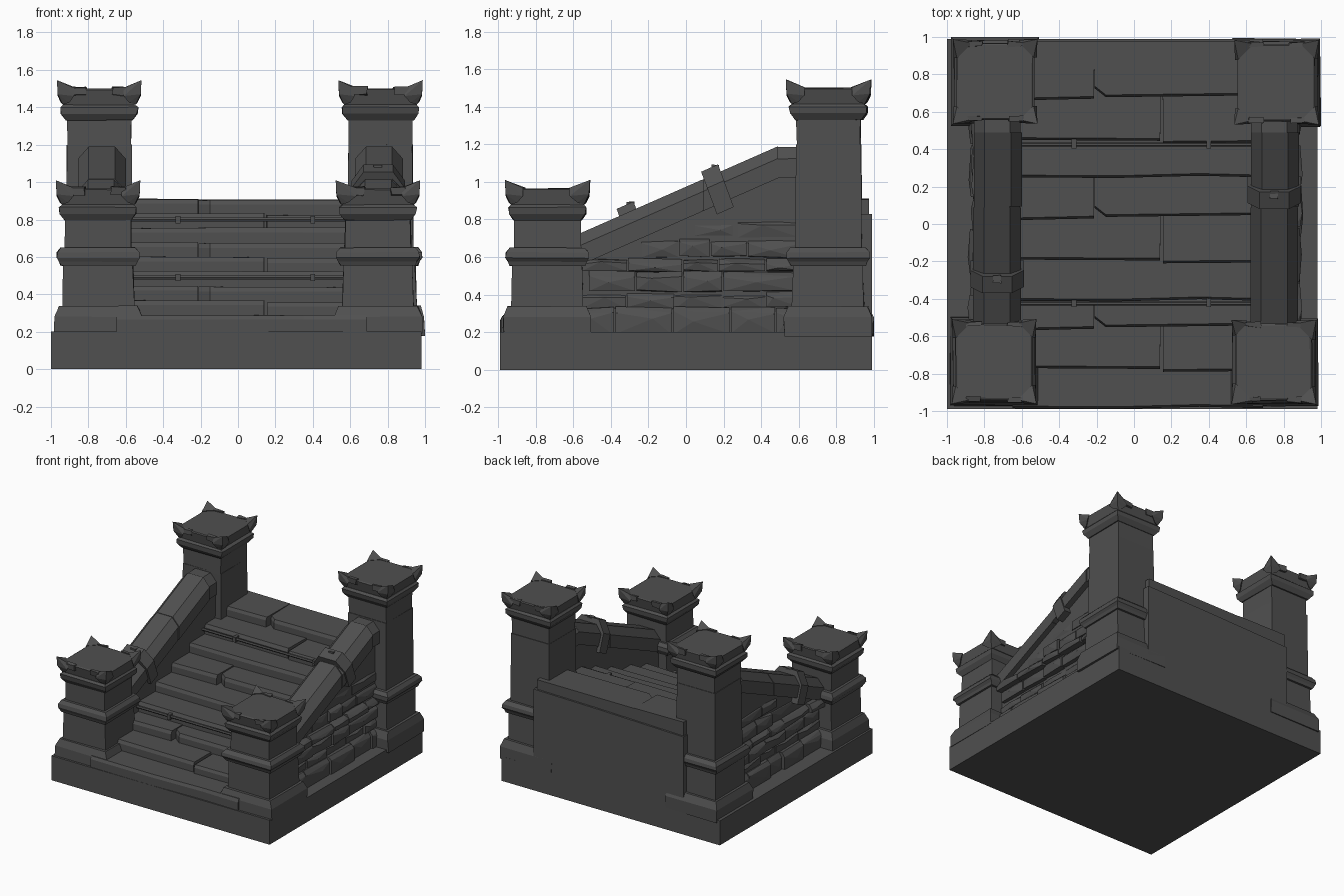
import bpy, bmesh, math, random
from mathutils import Vector

if "Cube" in bpy.data.objects:
    bpy.data.objects.remove(bpy.data.objects["Cube"])

random.seed(7)
stone = bpy.data.materials.new("dark_stone")
stone.diffuse_color = (0.08, 0.08, 0.08, 1)
stone.use_nodes = True
stone.node_tree.nodes["Principled BSDF"].inputs["Base Color"].default_value = stone.diffuse_color


def finish(bm, name):
    bmesh.ops.recalc_face_normals(bm, faces=bm.faces)
    me = bpy.data.meshes.new(name)
    bm.to_mesh(me)
    bm.free()
    me.materials.append(stone)
    ob = bpy.data.objects.new(name, me)
    bpy.context.collection.objects.link(ob)
    return ob


def loft(bm, rings):
    """Skin closed rings of equal length and cap both ends."""
    vs = [[bm.verts.new(p) for p in r] for r in rings]
    n = len(vs[0])
    for a, b in zip(vs, vs[1:]):
        for i in range(n):
            j = (i + 1) % n
            bm.faces.new((a[i], a[j], b[j], b[i]))
    bm.faces.new(vs[0][::-1])
    bm.faces.new(vs[-1])


def jit(j):
    return random.uniform(-j, j)


def block(bm, x0, x1, y0, y1, z0, z1, j=0.0):
    """Box with optionally roughened corners."""
    loft(bm, [[(x + jit(j), y + jit(j), z + jit(j)) for x, y in
               ((x0, y0), (x1, y0), (x1, y1), (x0, y1))] for z in (z0, z1)])


def hull(bm, pts):
    vs = [bm.verts.new(p) for p in pts]
    bmesh.ops.convex_hull(bm, input=vs)


# base plinth and back wall
bm = bmesh.new()
block(bm, -1, 0.98, -0.99, 0.99, 0, 0.2)
finish(bm, "base")
bm = bmesh.new()
loft(bm, [[(-0.67, y, 0.19), (0.69, y, 0.19), (0.69, y, 0.83), (0.1, y, 0.82), (-0.67, y, 0.8)]
          for y in (0.92, 0.99)])
finish(bm, "back_wall")


# steps: slabs with a worn nose, some split by a joint
def tread(bm, plan, z0, z1):
    """Prism from a plan outline, its top pulled back at the front edge."""
    top = [(x, y + (0.012 if y < plan[-1][1] - 0.1 else 0), z1 + jit(0.004)) for x, y in plan]
    loft(bm, [[(x, y, z0) for x, y in plan], [(x, y, z1 - 0.025) for x, y in plan], top])


fronts = [-0.985, -0.78, -0.56, -0.41, -0.2, 0.03, 0.25, 0.44, 0.67]
for i, y in enumerate(fronts):
    z1 = 0.29 + 0.0775 * i
    back = 0.975
    x0, x1 = (-0.65, 0.69) if i == 0 else (-0.66, 0.67)
    bm = bmesh.new()
    if i % 3 == 0:
        tread(bm, [(x0, y), (-0.1, y - 0.004), (0.35, y + 0.008), (x1, y), (x1, back), (x0, back)], 0.19, z1)
    elif i % 3 == 1:
        tread(bm, [(x0, y + 0.01), (0.14, y + 0.005), (0.145, back), (x0, back)], 0.19, z1)
        tread(bm, [(0.155, y - 0.01), (x1, y - 0.006), (x1, back), (0.152, back)], 0.19, z1 - 0.008)
    else:
        tread(bm, [(x0, y - 0.01), (-0.215, y), (-0.21, back), (x0, back)], 0.19, z1)
        tread(bm, [(-0.21, y + 0.055), (-0.15, y + 0.008), (x1, y + 0.018), (x1, back), (-0.21, back)], 0.19, z1 - 0.006)
    finish(bm, f"step_{i + 1}")

# carpet rods with their clips
for y, z in ((-0.425, 0.49), (0.425, 0.8)):
    bm = bmesh.new()
    loft(bm, [[(x, y + 0.011 * math.cos(k * math.pi / 3), z + 0.011 * math.sin(k * math.pi / 3))
               for k in range(6)] for x in (-0.66, 0.66)])
    for x in (-0.32, 0.4):
        block(bm, x - 0.013, x + 0.013, y - 0.02, y + 0.03, z - 0.02, z + 0.02)
    finish(bm, "step_rod")


# corner pillars
def pillar(name, cx, cy, top, zb):
    def stack(rows, j=0.004):
        loft(bm, [[(cx + sx * h + jit(j), cy + sy * h + jit(j), z + jit(j / 2))
                   for sx, sy in ((-1, -1), (1, -1), (1, 1), (-1, 1))] for h, z in rows])
    bm = bmesh.new()
    stack([(0.235, zb), (0.235, 0.28), (0.212, 0.338)])
    stack([(0.192, 0.33), (0.186, 0.56)])
    stack([(0.2, 0.553), (0.21, 0.575), (0.222, 0.595), (0.22, 0.625), (0.2, 0.65)])
    if top > 1.2:
        stack([(0.178, 0.64), (0.172, 1.2)])
        stack([(0.168, 1.19), (0.17, top - 0.16)])
    else:
        stack([(0.18, 0.64), (0.175, top - 0.15)])
    stack([(0.178, top - 0.17), (0.203, top - 0.135), (0.207, top - 0.1), (0.19, top - 0.085)])
    stack([(0.188, top - 0.09), (0.205, top - 0.005), (0.195, top)])
    # upturned corner horns and the broken rim between them
    for sx in (-1, 1):
        for sy in (-1, 1):
            def p(u, v, z):
                return (cx + sx * u, cy + sy * v, top + z)
            a = 0.13 + jit(0.015)
            hull(bm, [p(0.226, 0.226, 0.045), p(0.195, 0.195, -0.085), p(0.222, 0.222, -0.03),
                      p(0.222, a, -0.04), p(a, 0.222, -0.04), p(0.205, a, 0.004), p(a, 0.205, 0.004),
                      p(0.18, 0.18, 0.008), p(0.205, 0.16, -0.075), p(0.16, 0.205, -0.075)])
            block(bm, *sorted((cx + sx * 0.07, cx + sx * 0.15)),
                  *sorted((cy + sy * 0.188, cy + sy * 0.213)), top - 0.035, top + 0.008, 0.006)
    finish(bm, name)


pillar("front_left_pillar", -0.748, -0.735, 0.965, 0.19)
pillar("front_right_pillar", 0.748, -0.738, 0.965, 0.19)
pillar("back_left_pillar", -0.742, 0.762, 1.5, 0.18)
pillar("back_right_pillar", 0.762, 0.757, 1.5, 0.18)

# sloped handrails, side walls and clamps
SLOPE = 0.44
PROFILE = [(-0.128, -0.17), (0.128, -0.17), (0.128, -0.065), (0.07, 0), (-0.07, 0), (-0.128, -0.065)]


def rail_top(y):
    return 1.19 + SLOPE * min(0, y - 0.49)


def section(cx, y, s=1.0, lean=0.0):
    """Rail outline at y, scaled about its middle, optionally square to the slope."""
    out = []
    for px, pz in PROFILE:
        dz = (pz + 0.08) * s
        out.append((cx + px * s, y - lean * dz, rail_top(y) - 0.08 + dz + lean * lean * dz))
    return out


for side, cx, clamp_y in (("left", -0.732, -0.285), ("right", 0.75, 0.165)):
    s = 1 if cx > 0 else -1
    bm = bmesh.new()
    loft(bm, [section(cx, y) for y in (-0.6, 0.087)])
    loft(bm, [section(cx, y, 0.96) for y in (0.08, 0.1)])
    loft(bm, [section(cx + 0.004, y) for y in (0.094, 0.49)])
    loft(bm, [section(cx, y, 0.97) for y in (0.485, 0.62)])
    finish(bm, f"{side}_handrail")

    # clamp band with a stud on top
    bm = bmesh.new()
    loft(bm, [section(cx, clamp_y + d, 1.12, SLOPE) for d in (-0.045, 0.045)])
    zt = rail_top(clamp_y)
    block(bm, cx - 0.022, cx + 0.022, clamp_y - 0.03, clamp_y + 0.01, zt - 0.02, zt + 0.045, 0.003)
    finish(bm, f"{side}_rail_clamp")

    # wall core under the rail
    bm = bmesh.new()
    loft(bm, [[(x, -0.6, 0.19), (x, 0.62, 0.19), (x, 0.62, 1.07), (x, 0.49, 1.07), (x, -0.6, 0.59)]
              for x in (cx - s * 0.115, cx + s * 0.085)])
    finish(bm, f"{side}_wall")

    # rough courses of stone on the outside
    bm = bmesh.new()
    courses = [(0.19, 0.33, 0.135, -0.56, 0.6), (0.33, 0.415, 0.1, -0.56, 0.6),
               (0.42, 0.52, 0.118, -0.52, 0.58), (0.525, 0.588, 0.135, -0.56, 0.6),
               (0.6, 0.7, 0.1, -0.24, 0.6), (0.71, 0.8, 0.092, 0.0, 0.6)]
    for z0, z1, out, ya, yb in courses:
        y = ya
        while y < yb - 0.02:
            y2 = min(yb, y + random.uniform(0.16, 0.32))
            if yb - y2 < 0.1:
                y2 = yb
            o = out + jit(0.012)
            hull(bm, [(cx + s * q, yy, zz + jit(0.008)) for yy in (y + 0.004, y2 - 0.004)
                      for q, zz in ((0.05, z0), (0.05, z1), (o, z0), (o, z1 - 0.025), (o - 0.025, z1))]
                 + [(cx + s * (o + 0.012), (y + y2) / 2 + jit(0.05), (z0 + z1) / 2 + jit(0.02))])
            y = y2
    finish(bm, f"{side}_wall_stones")
